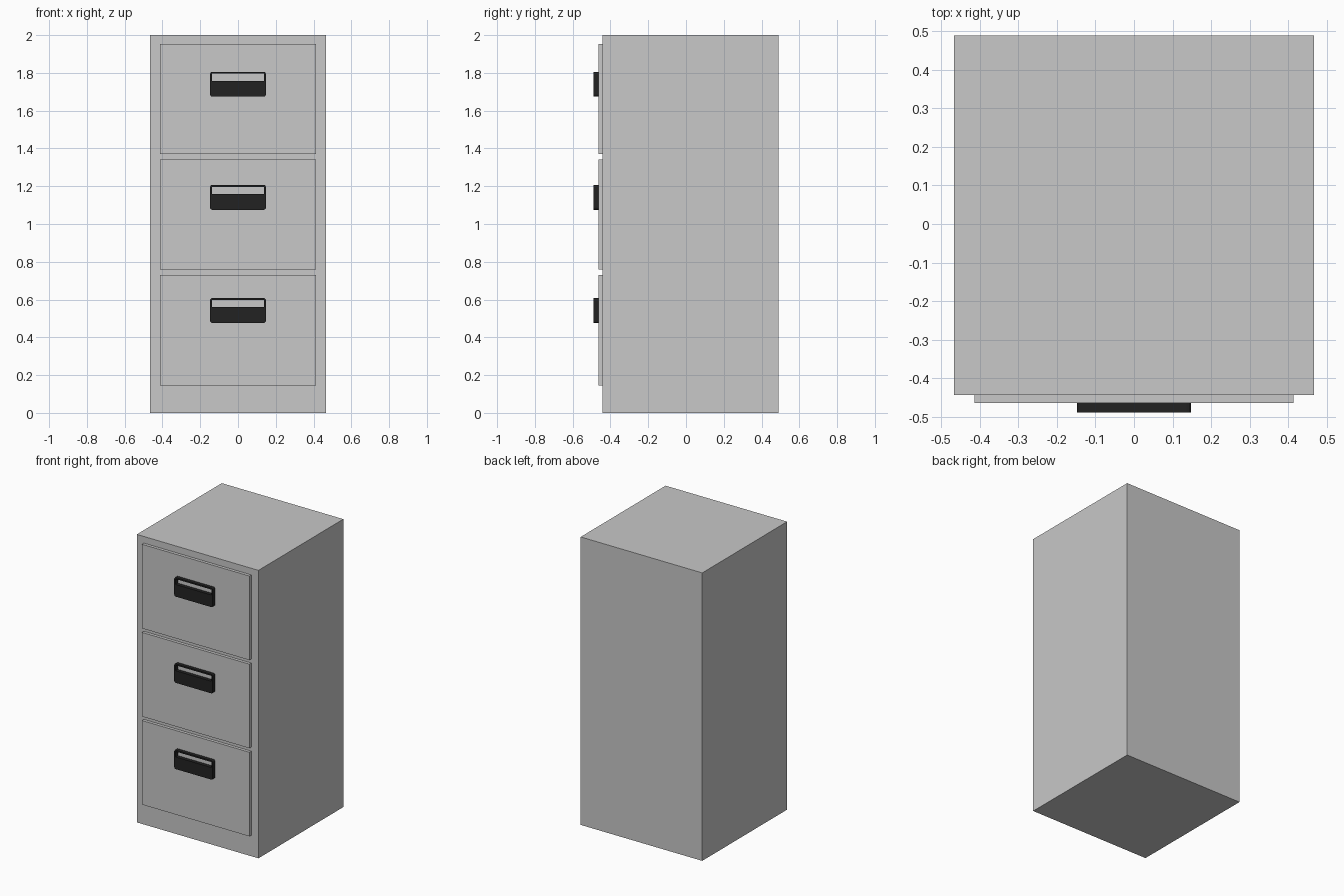
import bpy, bmesh, math
from mathutils import Vector

if "Cube" in bpy.data.objects:
    bpy.data.objects.remove(bpy.data.objects["Cube"])


def material(name, rgb):
    m = bpy.data.materials.new(name)
    m.diffuse_color = (*rgb, 1)
    m.use_nodes = True
    m.node_tree.nodes["Principled BSDF"].inputs["Base Color"].default_value = m.diffuse_color
    return m


GREY = material("grey_metal", (0.578, 0.578, 0.578))
BLACK = material("black_plastic", (0.016, 0.016, 0.016))


def add_object(name, bm, mat):
    bmesh.ops.recalc_face_normals(bm, faces=bm.faces)
    mesh = bpy.data.meshes.new(name)
    bm.to_mesh(mesh)
    bm.free()
    mesh.materials.append(mat)
    ob = bpy.data.objects.new(name, mesh)
    bpy.context.collection.objects.link(ob)
    return ob


def box(name, lo, hi, mat):
    bm = bmesh.new()
    bmesh.ops.create_cube(bm, size=1)
    lo, hi = Vector(lo), Vector(hi)
    bmesh.ops.scale(bm, vec=hi - lo, verts=bm.verts)
    bmesh.ops.translate(bm, vec=(lo + hi) / 2, verts=bm.verts)
    return add_object(name, bm, mat)


def rounded_loop(bm, half_w, z0, z1, r, y, steps=3):
    # closed rounded rectangle of edges in the xz plane
    corners = [(half_w - r, z1 - r), (-half_w + r, z1 - r),
               (-half_w + r, z0 + r), (half_w - r, z0 + r)]
    verts = []
    for i, (cx, cz) in enumerate(corners):
        for s in range(steps + 1):
            a = math.radians(90 * (i + s / steps))
            verts.append(bm.verts.new((cx + r * math.cos(a), y, cz + r * math.sin(a))))
    return [bm.edges.new((v, verts[(i + 1) % len(verts)])) for i, v in enumerate(verts)]


def handle(name, top):
    # rounded plate with a finger slot through its upper part
    bm = bmesh.new()
    edges = rounded_loop(bm, 0.148, top - 0.132, top, 0.012, -0.464)
    edges += rounded_loop(bm, 0.138, top - 0.048, top - 0.01, 0.003, -0.464)
    bmesh.ops.triangle_fill(bm, use_beauty=True, edges=edges)
    ext = bmesh.ops.extrude_face_region(bm, geom=bm.faces[:], use_keep_orig=True)
    moved = [g for g in ext["geom"] if isinstance(g, bmesh.types.BMVert)]
    bmesh.ops.translate(bm, vec=(0, -0.025, 0), verts=moved)
    return add_object(name, bm, BLACK)


# cabinet shell
box("cabinet_body", (-0.467, -0.443, 0), (0.467, 0.489, 2), GREY)

# drawers and their handles, bottom to top
for i in range(3):
    z = 0.146 + 0.612 * i
    box(f"drawer_front_{i + 1}", (-0.413, -0.464, z), (0.413, -0.443, z + 0.584), GREY)
    handle(f"drawer_handle_{i + 1}", 0.608 + 0.599 * i)
